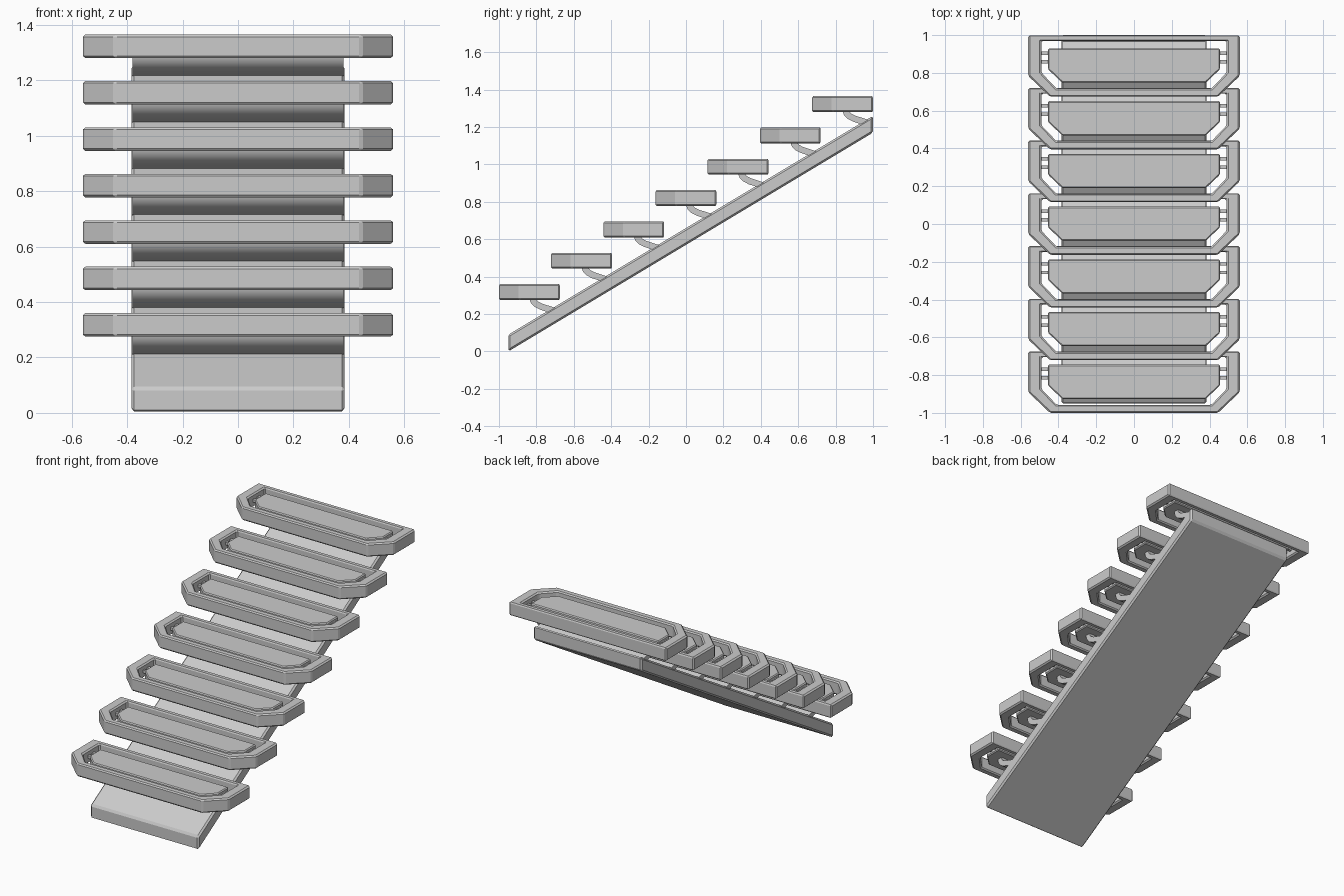
import bpy, bmesh
from mathutils import Vector

if "Cube" in bpy.data.objects:
    bpy.data.objects.remove(bpy.data.objects["Cube"])

STEPS, DY, DZ = 7, 0.279, 0.1675


def finish(name, bm, bevel=0.0, smooth=False):
    bmesh.ops.recalc_face_normals(bm, faces=bm.faces)
    me = bpy.data.meshes.new(name)
    bm.to_mesh(me)
    bm.free()
    ob = bpy.data.objects.new(name, me)
    bpy.context.collection.objects.link(ob)
    if bevel:
        m = ob.modifiers.new("edge_bevel", 'BEVEL')
        m.width, m.segments, m.limit_method = bevel, 1, 'ANGLE'
    if smooth:
        bpy.ops.object.select_all(action='DESELECT')
        ob.select_set(True)
        bpy.context.view_layer.objects.active = ob
        bpy.ops.object.shade_smooth_by_angle(angle=0.6)
    return ob


def prism(name, points, offset, **kw):
    """Extrude a closed outline of 3D points along an offset."""
    bm = bmesh.new()
    face = bm.faces.new([bm.verts.new(p) for p in points])
    ext = bmesh.ops.extrude_face_region(bm, geom=[face])
    bmesh.ops.translate(bm, vec=offset, verts=[v for v in ext["geom"] if isinstance(v, bmesh.types.BMVert)])
    return finish(name, bm, **kw)


def outline(hx, back, front, cx, cy):
    """Tread plan: square back corners, clipped front corners."""
    return [(-hx, back), (-hx, cy), (-cx, front), (cx, front), (hx, cy), (hx, back)]


def ring(name, outer, inner, z0, z1, bevel):
    bm = bmesh.new()
    loops = [[bm.verts.new((x, y, z)) for x, y in pts]
             for pts, z in ((outer, z0), (outer, z1), (inner, z1), (inner, z0))]
    n = len(outer)
    for k in range(4):
        a, b = loops[k], loops[(k + 1) % 4]
        for i in range(n):
            j = (i + 1) % n
            bm.faces.new((a[i], a[j], b[j], b[i]))
    return finish(name, bm, bevel)


def strip_profile(path, t):
    """Thicken a (y, z) path into a closed outline."""
    left, right = [], []
    for i, p in enumerate(path):
        d = (Vector(path[min(i + 1, len(path) - 1)]) - Vector(path[max(i - 1, 0)])).normalized()
        n = Vector((-d.y, d.x)) * t / 2
        left.append(Vector(p) + n)
        right.append(Vector(p) - n)
    return left + right[::-1]


# sloping ramp with vertical ends
prism("ramp", [(-0.385, y, z) for y, z in ((-0.95, 0), (1, 1.17), (1, 1.26), (-0.95, 0.09))],
      (0.77, 0, 0), bevel=0.01)

# first step's parts
frame = ring("tread_frame", outline(0.56, -0.675, -1.0, 0.445, -0.89),
             outline(0.49, -0.705, -0.957, 0.41, -0.873), 0.275, 0.36, 0.008)
panel = prism("tread_panel", [(x, y, 0.295) for x, y in outline(0.455, -0.745, -0.926, 0.38, -0.855)],
              (0, 0, 0.055), bevel=0.006)
path = [(-0.69, 0.212), (-0.735, 0.227), (-0.775, 0.240), (-0.800, 0.253),
        (-0.815, 0.268), (-0.821, 0.285), (-0.821, 0.305)]
bracket = prism("curved_bracket", [(-0.38, p.x, p.y) for p in strip_profile(path, 0.034)],
                (0.76, 0, 0), smooth=True)

# pins joining the panel to the frame
bm = bmesh.new()
for s in (-1, 1):
    for y in (-0.77, -0.72 - 0.045 + 0.0 - 0.05):
        made = bmesh.ops.create_cube(bm, size=1)["verts"]
        bmesh.ops.scale(bm, vec=(0.06, 0.018, 0.018), verts=made)
        bmesh.ops.translate(bm, vec=(s * 0.473, y, 0.32), verts=made)
pins = finish("tread_pins", bm)

# repeat up the ramp
for i in range(1, STEPS):
    for part in (frame, panel, bracket, pins):
        ob = part.copy()
        ob.location = (0, i * DY, i * DZ)
        bpy.context.collection.objects.link(ob)
